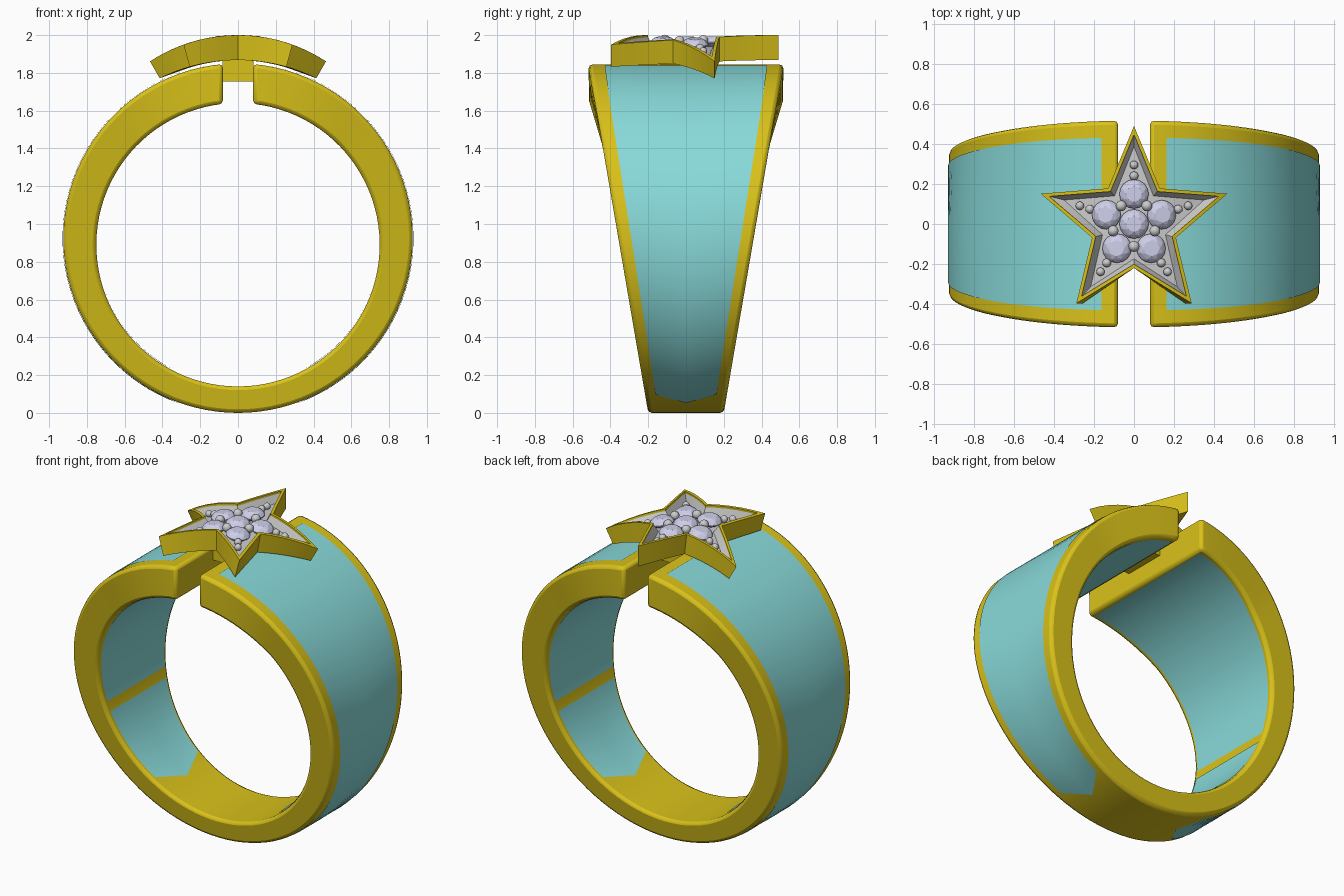
import bpy, bmesh
from math import sin, cos, pi, asin, sqrt, radians
from mathutils import Vector, Matrix

if "Cube" in bpy.data.objects:
    bpy.data.objects.remove(bpy.data.objects["Cube"])


def material(name, rgb):
    m = bpy.data.materials.new(name)
    m.diffuse_color = (*rgb, 1)
    m.use_nodes = True
    m.node_tree.nodes["Principled BSDF"].inputs["Base Color"].default_value = m.diffuse_color
    return m


GOLD = material("gold", (0.70, 0.54, 0.01))
TEAL = material("teal_enamel", (0.25, 0.70, 0.70))
STONE = material("pale_stone", (0.62, 0.62, 0.82))


def finish(bm, name, mat=None, smooth=None):
    bmesh.ops.recalc_face_normals(bm, faces=bm.faces)
    me = bpy.data.meshes.new(name)
    bm.to_mesh(me)
    bm.free()
    ob = bpy.data.objects.new(name, me)
    bpy.context.collection.objects.link(ob)
    if mat:
        me.materials.append(mat)
    if smooth:
        bpy.ops.object.select_all(action='DESELECT')
        ob.select_set(True)
        bpy.context.view_layer.objects.active = ob
        bpy.ops.object.shade_smooth_by_angle(angle=radians(smooth))
    return ob


def bridge(bm, loops, closed=True):
    for a, b in zip(loops, loops[1:]):
        n = len(a)
        for i in range(n if closed else n - 1):
            j = (i + 1) % n
            bm.faces.new((a[i], a[j], b[j], b[i]))


# ---- Band: open ring, wide at the top, angle 0 is the bottom ----
OUT_R, OUT_Z = 0.925, 0.925
IN_R, IN_Z = 0.75, 0.89
GAP = 0.08


def half_width(z, inner=False):
    flare = 0.035 * max(0, (z - 1.4) / 0.24) if inner else 0
    return 0.2 + 0.315 * z / 1.84 + flare


def ring_point(r, cz, t):
    return r * sin(t), cz - r * cos(t)


bm = bmesh.new()
N = 96
loops = []
for i in range(N + 1):
    f = 2 * i / N - 1
    xo, zo = ring_point(OUT_R, OUT_Z, f * (pi - asin(GAP / OUT_R)))
    xi, zi = ring_point(IN_R, IN_Z, f * (pi - asin(GAP / IN_R)))
    wo, wi = half_width(zo), half_width(zi, True)
    loops.append([bm.verts.new(p) for p in
                  ((xo, -wo, zo), (xo, wo, zo), (xi, wi, zi), (xi, -wi, zi))])
bridge(bm, loops)
bm.faces.new(loops[0])
bm.faces.new(loops[-1])
band = finish(bm, "band", GOLD, 30)
bev = band.modifiers.new("soft_edges", 'BEVEL')
bev.width, bev.segments, bev.angle_limit = 0.02, 2, radians(40)


# ---- Enamel panels on the outer and inner faces ----
def panel(name, side, inner, start, end, margin, point=0):
    r, cz = (IN_R - 0.004, IN_Z) if inner else (OUT_R + 0.004, OUT_Z)
    bm = bmesh.new()
    rows = []
    n = 40
    for i in range(n + 1):
        f = i / n
        row = []
        for s in (-1, 0, 1):
            a = start - (point if s == 0 else 0)
            x, z = ring_point(r, cz, radians(a + (end - a) * f))
            y = s * (half_width(z, inner) - margin[0] - (margin[1] - margin[0]) * f)
            row.append(bm.verts.new((side * x, y, z)))
        rows.append(row)
    bridge(bm, rows, closed=False)
    bmesh.ops.recalc_face_normals(bm, faces=bm.faces)
    finish(bm, name, TEAL, 30)


for side, tag in ((-1, "left"), (1, "right")):
    panel(f"outer_enamel_{tag}", side, False, 27, 170, (0.055, 0.085), 7)
    panel(f"inner_enamel_lower_{tag}", side, True, 36, 72.5, (0.03, 0.03), 7)
    panel(f"inner_enamel_upper_{tag}", side, True, 77.5, 172, (0.03, 0.035))

# ---- Bridge block holding the star in the gap ----
bm = bmesh.new()
bmesh.ops.create_cube(bm, size=1, matrix=Matrix.Translation((0, 0, 1.815))
                      @ Matrix.Diagonal((0.165, 0.28, 0.12, 1)))
finish(bm, "star_bridge", GOLD)

# ---- Star head, curved to follow the band ----
TIP, NOTCH = 0.49, 0.22


def bent(x, y, depth):
    top = Vector((x, y, 1.15 + sqrt(0.85 ** 2 - x * x)))
    xb = 0.89 * x
    low = Vector((xb, y, 0.928 + sqrt(0.94 ** 2 - xb * xb)))
    return top.lerp(low, depth / 0.132)


def star_loop(bm, scale, depth, sub=5):
    pts = [Vector((sin(k * pi / 5), cos(k * pi / 5))) * scale * (NOTCH if k % 2 else TIP)
           for k in range(10)]
    out = []
    for k in range(10):
        for j in range(sub):
            p = pts[k].lerp(pts[(k + 1) % 10], j / sub)
            out.append(bm.verts.new(bent(p.x, p.y, depth)))
    return out


def star_shell(name, levels, mat=None):
    bm = bmesh.new()
    loops = [star_loop(bm, s, d) for s, d in levels]
    bridge(bm, loops)
    c = bm.verts.new(bent(0, 0, levels[-1][1]))
    last = loops[-1]
    for i in range(len(last)):
        bm.faces.new((last[i], last[(i + 1) % len(last)], c))
    return finish(bm, name, mat, 30)


star_shell("star_frame", [(0.91, 0.08), (0.91, 0), (1, 0), (1, 0.132),
                          (0.6, 0.132), (0.3, 0.132)], GOLD)
star_shell("star_tray", [(0.912, 0.012), (0.79, 0.06), (0.5, 0.06), (0.25, 0.06)])


# ---- Stones and setting beads ----
def surface_frame(x, y, depth):
    normal = Vector((x, 0, sqrt(0.85 ** 2 - x * x)))
    return (Matrix.Translation(bent(x, y, depth))
            @ Vector((0, 0, 1)).rotation_difference(normal).to_matrix().to_4x4())


def stone(name, x, y, r=0.073):
    bm = bmesh.new()
    m = surface_frame(x, y, 0.04)
    # table, crown, girdle and pavilion of a round cut
    for rad, h, n, off in ((0.55, 0.45, 8, 0), (0.82, 0.29, 8, 0.5),
                           (1, 0.04, 16, 0), (1, -0.04, 16, 0), (0.03, -0.75, 8, 0)):
        for k in range(n):
            a = 2 * pi * (k + off) / n
            bm.verts.new(m @ Vector((rad * r * cos(a), rad * r * sin(a), h * r)))
    bmesh.ops.convex_hull(bm, input=bm.verts)
    finish(bm, name, STONE)


def bead(name, angle, dist, r, depth):
    bm = bmesh.new()
    bmesh.ops.create_uvsphere(bm, u_segments=16, v_segments=10, radius=r,
                              matrix=surface_frame(dist * sin(angle), dist * cos(angle), depth))
    finish(bm, name, None, 60)


stone("stone_center", 0, 0)
for k in range(5):
    a = 2 * pi * k / 5
    stone(f"stone_{k}", 0.15 * sin(a), 0.15 * cos(a))
    bead(f"bead_notch_{k}", a + pi / 5, 0.112, 0.027, 0.025)
    bead(f"bead_arm_inner_{k}", a, 0.24, 0.022, 0.04)
    bead(f"bead_arm_outer_{k}", a, 0.295, 0.021, 0.042)
